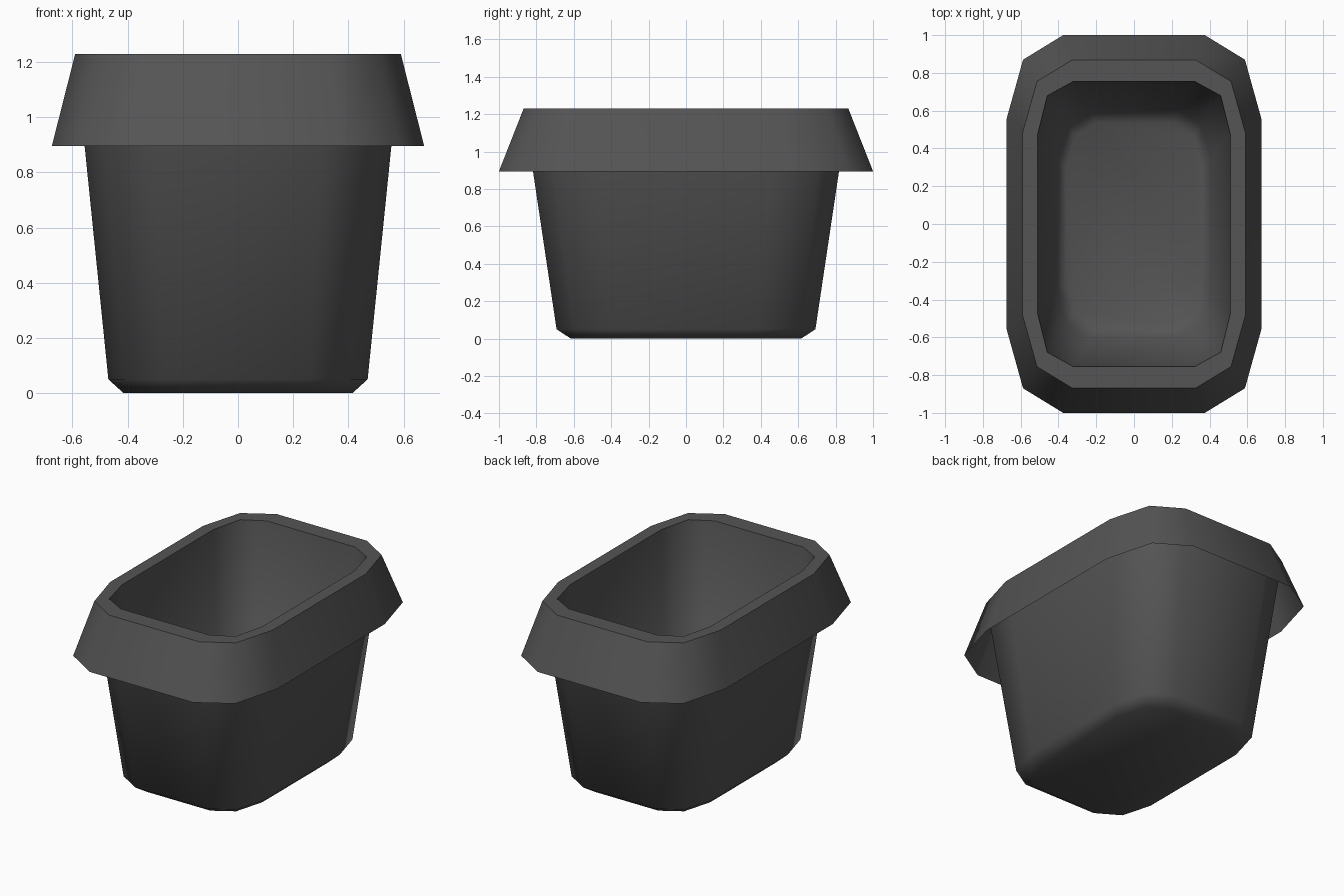
import bpy, bmesh, math

if "Cube" in bpy.data.objects:
    bpy.data.objects.remove(bpy.data.objects["Cube"])

plastic = bpy.data.materials.new("dark grey plastic")
plastic.diffuse_color = (0.09, 0.09, 0.09, 1)
plastic.use_nodes = True
plastic.node_tree.nodes["Principled BSDF"].inputs["Base Color"].default_value = plastic.diffuse_color

WIDE = (0.555, 0.87)   # corner fractions of the outer outline
TIGHT = (0.63, 0.90)   # corner fractions of the inset opening


def ring(bm, hx, hy, z, frac=WIDE):
    """Twelve-sided rounded rectangle, counter-clockwise."""
    a, b = frac
    q = [(1, a), (b, b), (a, 1)]
    pts = q + [(-x, y) for x, y in reversed(q)]
    pts += [(-x, -y) for x, y in pts]
    return [bm.verts.new((x * hx, y * hy, z)) for x, y in pts]


def loft(name, sections, cap=False):
    bm = bmesh.new()
    rings = [ring(bm, *s) for s in sections]
    for lo, hi in zip(rings, rings[1:]):
        for i in range(12):
            j = (i + 1) % 12
            bm.faces.new((lo[i], lo[j], hi[j], hi[i]))
    if cap:
        bm.faces.new(list(reversed(rings[0])))
        bm.faces.new(rings[-1])
    me = bpy.data.meshes.new(name)
    bm.to_mesh(me)
    bm.free()
    me.materials.append(plastic)
    ob = bpy.data.objects.new(name, me)
    bpy.context.collection.objects.link(ob)
    bpy.ops.object.select_all(action='DESELECT')
    ob.select_set(True)
    bpy.context.view_layer.objects.active = ob
    bpy.ops.object.shade_smooth_by_angle(angle=math.radians(60))
    return ob


# Tub: outside from the base up, over the flat rim, down the inside to the floor
loft("tub", [
    (0.415, 0.615, 0.0),
    (0.47, 0.692, 0.05),
    (0.59, 0.868, 1.23),
    (0.51, 0.755, 1.23, TIGHT),
    (0.405, 0.60, 0.11, (0.58, 0.88)),
    (0.36, 0.535, 0.07),
], cap=True)

# Overhanging skirt, hollow underneath
loft("rim_skirt", [
    (0.675, 1.0, 0.895),
    (0.59, 0.868, 1.23),
])
